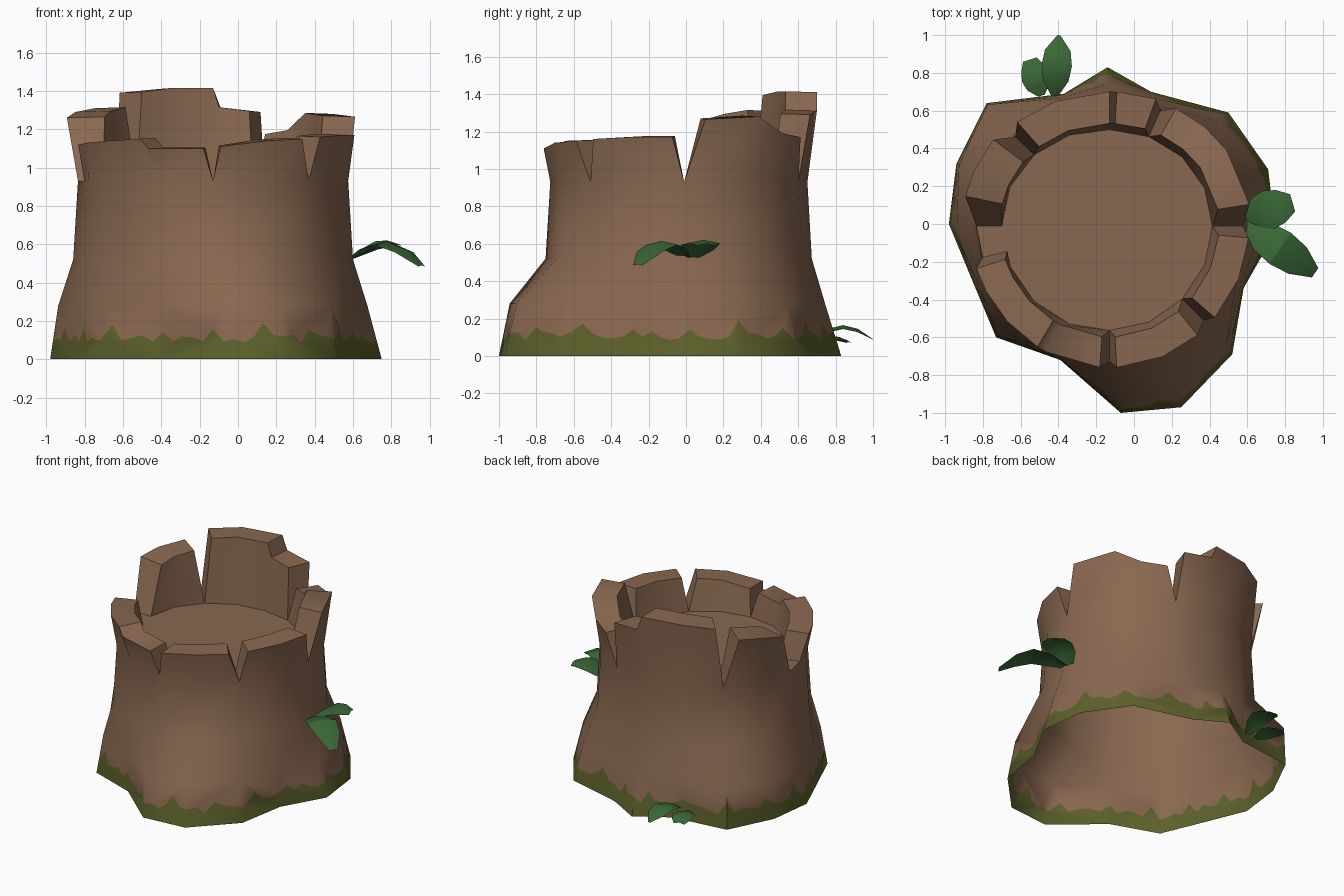
import bpy, bmesh, math, random
from mathutils import Vector

if "Cube" in bpy.data.objects:
    bpy.data.objects.remove(bpy.data.objects["Cube"])

random.seed(4)
CX, CY = -0.13, -0.01          # axis of the trunk
SEG, SUB = 16, 6               # trunk sides, moss teeth per side
Z_LOW, Z_MID, Z_RIM = 0.28, 0.52, 0.93


def material(name, rgb):
    m = bpy.data.materials.new(name)
    m.diffuse_color = (*rgb, 1)
    m.use_nodes = True
    m.node_tree.nodes["Principled BSDF"].inputs["Base Color"].default_value = m.diffuse_color
    return m


BARK = material("brown wood", (0.25, 0.138, 0.08))
MOSS = material("olive moss", (0.108, 0.119, 0.023))
LEAF = material("leaf green", (0.042, 0.137, 0.037))


def polar(deg, r, z):
    """Point on a ring that is a little flatter at the back than at the front."""
    a = math.radians(deg)
    s = math.sin(a)
    return Vector((CX + r * math.cos(a), CY + r * s * (0.975 - 0.04 * s), z))


class Builder:
    """Collects faces, merging equal points and dropping collapsed corners."""

    def __init__(self):
        self.bm, self.cache = bmesh.new(), {}

    def vert(self, p):
        key = tuple(round(c, 4) for c in p)
        if key not in self.cache:
            self.cache[key] = self.bm.verts.new(p)
        return self.cache[key]

    def face(self, points, mat=0):
        vs = list(dict.fromkeys(self.vert(p) for p in points))
        if len(vs) > 2:
            self.bm.faces.new(vs).material_index = mat

    def finish(self, name, mats, angle):
        me = bpy.data.meshes.new(name)
        self.bm.to_mesh(me)
        self.bm.free()
        for m in mats:
            me.materials.append(m)
        me.shade_smooth()
        me.set_sharp_from_angle(angle=math.radians(angle))
        ob = bpy.data.objects.new(name, me)
        bpy.context.collection.objects.link(ob)
        return ob


# Trunk: lobed foot blending into a round rim, open underneath
FOOT = [(0.75, -0.04), (0.71, 0.29), (0.50, 0.59), (0.09, 0.70),
        (-0.14, 0.83), (-0.37, 0.69), (-0.78, 0.64), (-0.94, 0.32),
        (-0.98, 0.0), (-0.86, -0.29), (-0.73, -0.60), (-0.39, -0.72),
        (-0.07, -1.0), (0.25, -0.97), (0.52, -0.69), (0.58, -0.34)]
TAPER = [0.5, 0.42, 0.42, 0.45, 0.55, 0.35, 0.05, 0.1,
         0.35, 0.38, 0.42, 0.3, 0.23, 0.23, 0.25, 0.4]
R_MID, R_RIM, R_TOP = 0.73, 0.705, 0.75    # outer radii
R_IN_TOP, R_IN = 0.58, 0.545               # inner radii
step = 360 / SEG
foot = [Vector((x, y, 0)) for x, y in FOOT]
mid = [polar(i * step, R_MID, Z_MID) for i in range(SEG)]
low = []
for f, m, t in zip(foot, mid, TAPER):
    p = f.lerp(m, t)
    p.z = Z_LOW
    low.append(p)


def on_sides(corner, deg):
    """Point at an angle on the flat side between two corners of a ring."""
    k = math.floor(deg / step)
    return corner(k * step).lerp(corner((k + 1) * step), deg / step - k)


def rim(deg):
    return on_sides(lambda d: polar(d, R_RIM, Z_RIM), deg)


def inner(deg):
    """Foot of the inner wall, a little wider on the left."""
    return on_sides(lambda d: polar(
        d, R_IN + 0.025 * max(0, -math.cos(math.radians(d))), Z_RIM), deg)


stump = Builder()
moss_z = []
for k in range(SEG * SUB):
    tooth = random.uniform(0.03, 0.09) if k % 5 == 1 else random.uniform(-0.02, 0.025)
    moss_z.append(0.105 + tooth)
for i in range(SEG):
    j = (i + 1) % SEG
    # Jagged moss line running along this side
    line = []
    for s in range(SUB + 1):
        t = s / SUB
        a, b = foot[i].lerp(foot[j], t), low[i].lerp(low[j], t)
        line.append(a.lerp(b, moss_z[(i * SUB + s) % len(moss_z)] / Z_LOW))
    stump.face([foot[i], foot[j]] + line[::-1], 1)
    stump.face(line + [low[j], low[i]])
    stump.face([low[i], low[j], mid[j], mid[i]])
    stump.face([mid[i], mid[j], rim(j * step), rim(i * step)])

# Broken crown: each chunk is extra flare plus columns of
# (angle at rim, angle at top, height)
GAP = -166                                 # flat gap on the left, from -180 to here
CHUNKS = [
    (0.01, [(135, 130, 1.39), (112.5, 112, 1.41), (90, 90, 1.41),
            (90, 87, 1.31), (67.5, 71, 1.29)]),
    (0.0, [(67.5, 62, 1.17), (45, 48, 1.19), (22.5, 34, 1.28), (0, 9, 1.265)]),
    (-0.01, [(0, -5, 1.17), (-22.5, -22.5, 1.17), (-45, -41, 1.16)]),
    (-0.01, [(-45, -51, 1.15), (-67.5, -67.5, 1.14), (-90, -87, 1.11)]),
    (-0.01, [(-90, -94, 1.10), (-112.5, -117, 1.10), (-112.5, -121, 1.15),
             (-135, -137, 1.14), (-157.5, -152, 1.13), (GAP, -162, 1.12)]),
    (0.03, [(180, 168, 1.26), (157.5, 157, 1.29), (135, 142, 1.31)]),
]
for flare, chunk in CHUNKS:
    cols = [(rim(b), polar(t, R_TOP + flare, z),
             polar(t, R_IN_TOP, z + 0.005), inner(b)) for b, t, z in chunk]
    for a, b in zip(cols, cols[1:]):
        for n in range(3):                 # outer wall, top, inner wall
            stump.face([b[n], a[n], a[n + 1], b[n + 1]])
    stump.face([cols[0][n] for n in (0, 3, 2, 1)])
    stump.face(cols[-1])

# Floor of the hollow, running out to the rim at the gap
stump.face([inner(i * step) for i in range(SEG)])
stump.face([rim(-180), rim(GAP), inner(GAP), inner(-180)])
stump.finish("stump", [BARK, MOSS], 50)


# Leaves: arched blades folded along the midrib
def leaf(name, base, yaw, length, width, tip, heights):
    a = math.radians(yaw)
    d, side = Vector((math.cos(a), math.sin(a), 0)), Vector((-math.sin(a), math.cos(a), 0))
    rows = []
    for k, (w, h) in enumerate(zip((0.25, 0.85, 1.0, 0.85, tip), heights)):
        c = Vector((*base, h)) + d * length * k / 4
        off = side * width / 2 * w
        drop = Vector((0, 0, 0.02 * w))
        rows.append((c - off - drop, c, c + off - drop))
    b = Builder()
    for p, q in zip(rows, rows[1:]):
        for n in (0, 1):
            b.face([p[n], q[n], q[n + 1], p[n + 1]])
    b.finish(name, [LEAF], 30)


leaf("side_leaf_short", (0.59, 0.04), 16, 0.26, 0.21, 0.45, (0.53, 0.58, 0.615, 0.62, 0.60))
leaf("side_leaf_long", (0.59, 0.0), -35, 0.45, 0.20, 0.3, (0.53, 0.59, 0.615, 0.575, 0.49))
leaf("back_leaf_long", (-0.42, 0.68), 86, 0.32, 0.16, 0.1, (0.09, 0.145, 0.165, 0.145, 0.09))
leaf("back_leaf_short", (-0.49, 0.68), 108, 0.20, 0.15, 0.5, (0.08, 0.10, 0.11, 0.10, 0.08))
